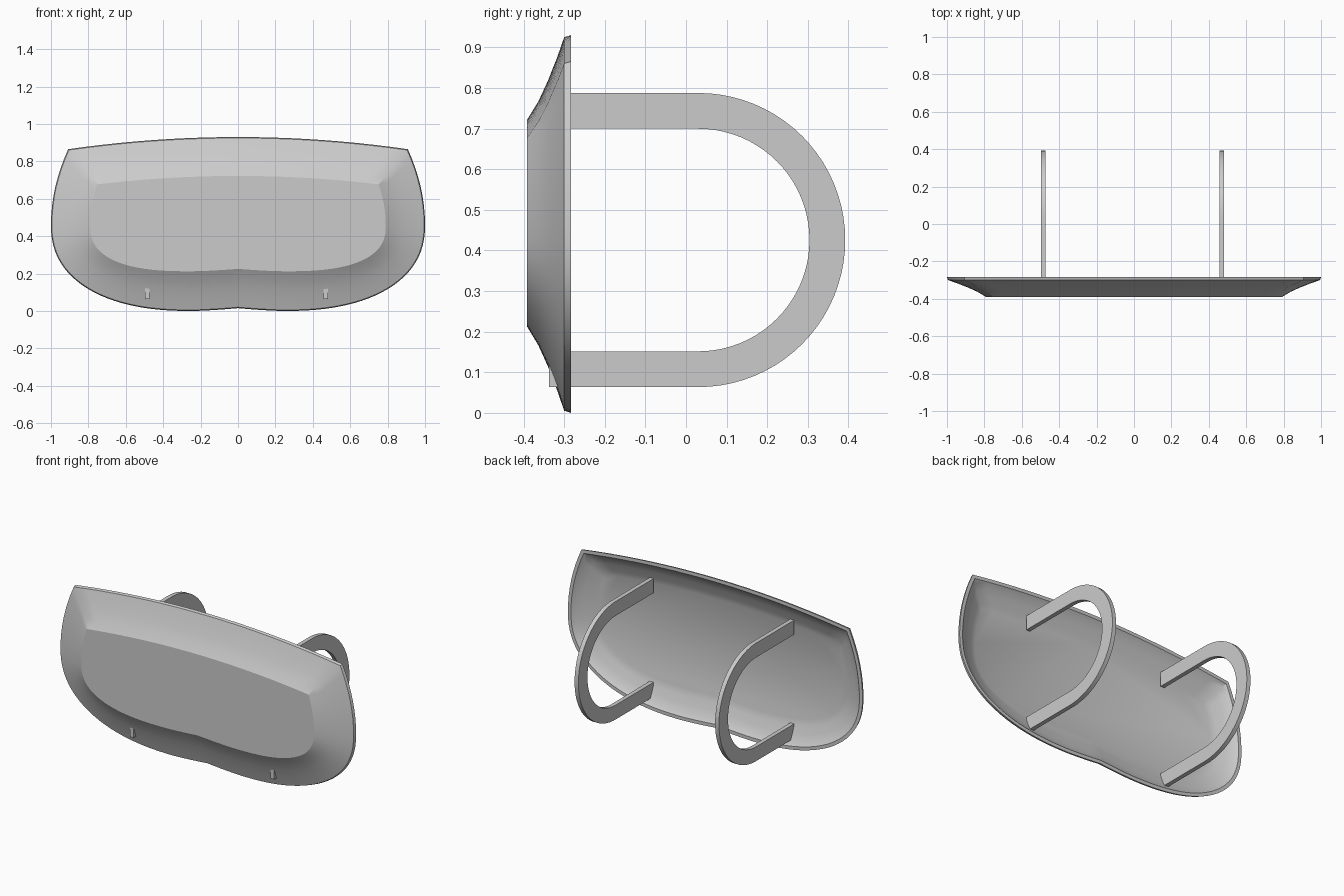
import bpy, bmesh, math
from mathutils import Vector

cube = bpy.data.objects.get("Cube")
if cube:
    bpy.data.objects.remove(cube, do_unlink=True)

GREY = (0.6, 0.6, 0.6, 1)
grey = bpy.data.materials.new("plain_grey")
grey.use_nodes = True
grey.diffuse_color = GREY
grey.node_tree.nodes["Principled BSDF"].inputs["Base Color"].default_value = GREY


def finish(bm, name):
    bmesh.ops.recalc_face_normals(bm, faces=bm.faces)
    mesh = bpy.data.meshes.new(name)
    bm.to_mesh(mesh)
    bm.free()
    mesh.materials.append(grey)
    obj = bpy.data.objects.new(name, mesh)
    bpy.context.collection.objects.link(obj)
    bpy.ops.object.select_all(action='DESELECT')
    obj.select_set(True)
    bpy.context.view_layer.objects.active = obj
    bpy.ops.object.shade_smooth_by_angle(angle=math.radians(25))


def outline(top, corner, width, bottom, dip, power, mid=0.46, flat=0.25):
    """Symmetric loop: arched top, bowed sides, rounded lower corners, dipped bottom."""
    cx, cz = corner
    half = []
    for i in range(10):
        u = i / 10
        half.append(Vector((cx * u, top + (cz - top) * u * u)))
    for i in range(8):
        u = 1 - i / 8
        half.append(Vector((width - (width - cx) * u * u, mid + (cz - mid) * u)))
    for i in range(24):
        a = math.pi / 2 * i / 24
        half.append(Vector((flat + (width - flat) * math.cos(a) ** (2 / power),
                            mid - (mid - bottom) * math.sin(a) ** (2 / power))))
    for i in range(7):
        u = i / 6
        half.append(Vector((flat * (1 - u), bottom + dip * u ** 1.5)))
    return half + [Vector((-v.x, v.y)) for v in half[-2:0:-1]]


# Tray shell: outer wall and front panel, rim ledge, then inner wall and floor
rim = outline(0.93, (0.908, 0.865), 1.0, 0.0, 0.015, 2.3)
panel = outline(0.722, (0.752, 0.677), 0.79, 0.212, 0.013, 2.6)
outer = [(-0.391, 1), (-0.363, 0.78), (-0.34, 0.54), (-0.317, 0.26), (-0.30, 0.025), (-0.283, 0)]
inner = [(-0.283, 0.1), (-0.30, 0.19), (-0.32, 0.39), (-0.337, 0.6), (-0.351, 0.78)]
bm = bmesh.new()
rings = [[bm.verts.new((v.x, y, v.y)) for v in (a.lerp(b, t) for a, b in zip(rim, panel))]
         for y, t in outer + inner]
count = len(rim)
for low, high in zip(rings, rings[1:]):
    for i in range(count):
        j = (i + 1) % count
        bm.faces.new((low[i], low[j], high[j], high[i]))
bm.faces.new(rings[0])
bm.faces.new(rings[-1])
finish(bm, "tray_shell")


# Flat U-shaped handles, open towards the tray
def handle(name, x, half_width=0.013, end=-0.337, bend=0.03, mid=0.4255):
    bm = bmesh.new()
    sections = []
    arc = [(bend, math.pi * i / 40 - math.pi / 2) for i in range(41)]
    path = [(end, -math.pi / 2)] + arc + [(end, math.pi / 2)]
    for y, angle in path:
        sections.append([bm.verts.new((x + s * half_width, y + r * math.cos(angle),
                                       mid + r * math.sin(angle)))
                         for r, s in ((0.274, -1), (0.362, -1), (0.362, 1), (0.274, 1))])
    for a, b in zip(sections, sections[1:]):
        for i in range(4):
            j = (i + 1) % 4
            bm.faces.new((a[i], a[j], b[j], b[i]))
    bm.faces.new(sections[0])
    bm.faces.new(sections[-1])
    finish(bm, name)


handle("left_handle", 0.469)
handle("right_handle", -0.485)
